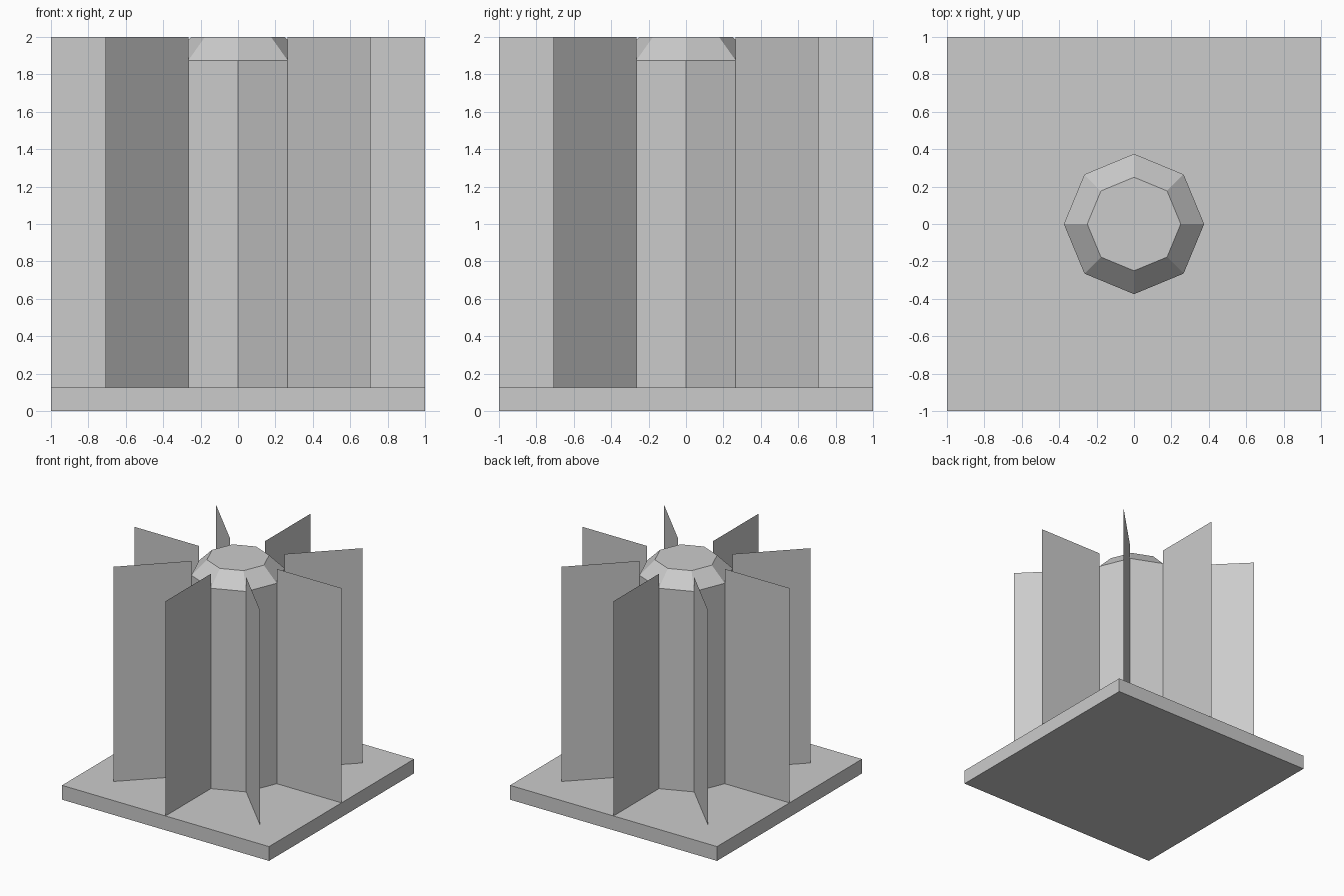
import bpy
from math import cos, sin, tau

if "Cube" in bpy.data.objects:
    bpy.data.objects.remove(bpy.data.objects["Cube"])

SIDES = 8
BASE_TOP = 0.125


def make_object(name, verts, faces):
    mesh = bpy.data.meshes.new(name)
    mesh.from_pydata(verts, [], faces)
    mesh.update()
    obj = bpy.data.objects.new(name, mesh)
    bpy.context.collection.objects.link(obj)
    return obj


def polar(radius, i, z):
    a = tau * i / SIDES
    return (radius * cos(a), radius * sin(a), z)


# Square base plate
bpy.ops.mesh.primitive_cube_add(size=1, location=(0, 0, BASE_TOP / 2))
base = bpy.context.object
base.name = "base_plate"
base.scale = (2, 2, BASE_TOP)
bpy.ops.object.transform_apply(location=True, rotation=False, scale=True)

# Octagonal column with a chamfered top, seated on the plate
profile = [(0.375, BASE_TOP), (0.375, 1.875), (0.25, 2.0)]
verts = [polar(r, i, z) for r, z in profile for i in range(SIDES)]
faces = []
for ring in range(len(profile) - 1):
    for i in range(SIDES):
        a, b = ring * SIDES + i, ring * SIDES + (i + 1) % SIDES
        faces.append((a, b, b + SIDES, a + SIDES))
faces.append(tuple(range(2 * SIDES, 3 * SIDES)))
make_object("column", verts, faces)

# Thin radial fins, one from each column edge
for i in range(SIDES):
    corners = [(0.375, BASE_TOP), (1.0, BASE_TOP), (1.0, 2.0), (0.375, 2.0)]
    make_object(f"fin_{i + 1}", [polar(r, i, z) for r, z in corners], [(0, 1, 2, 3)])
